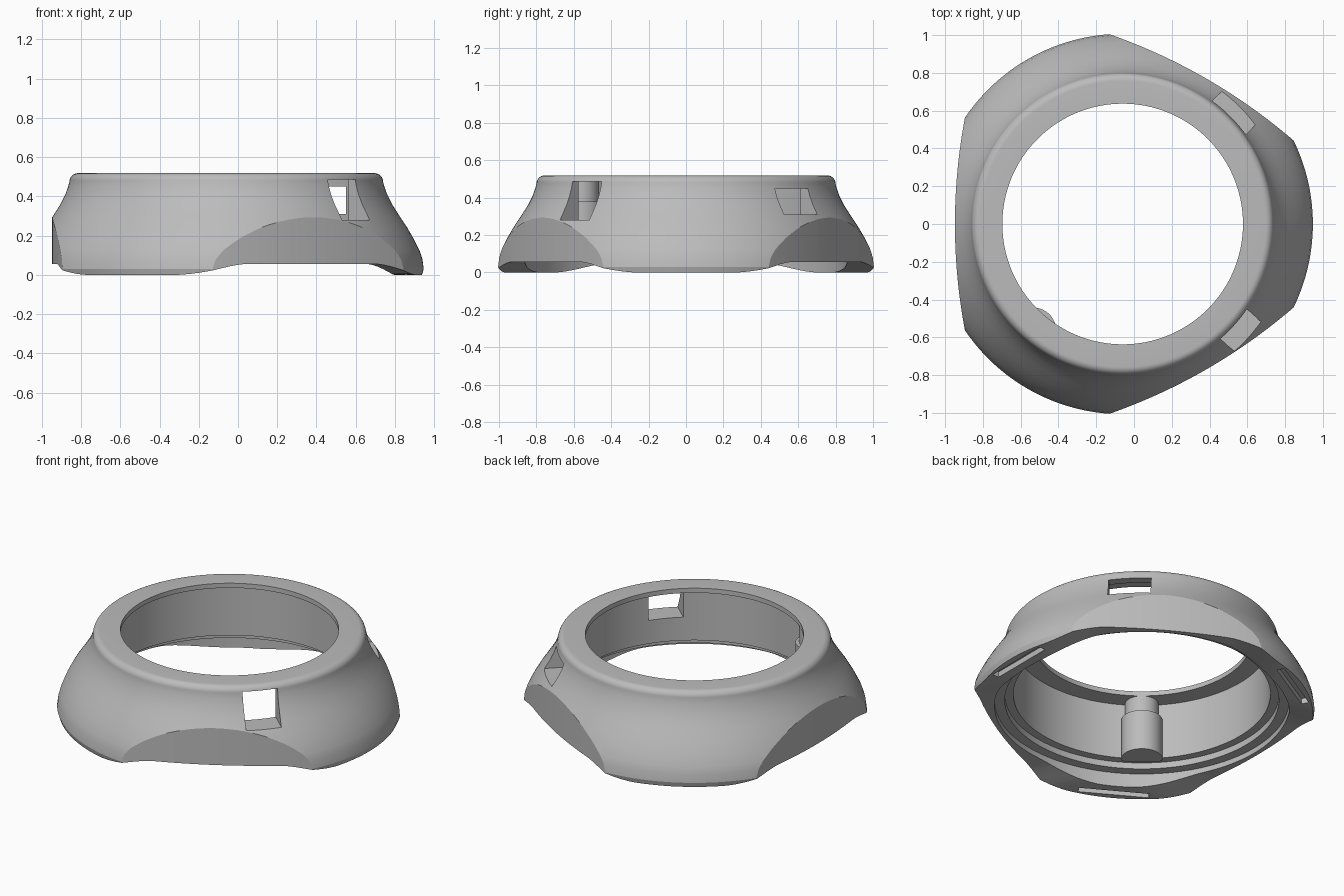
import bpy, bmesh, math
from mathutils import Matrix, Vector

CENTRE = Vector((-0.06, 0, 0))   # ring axis
SEGMENTS = 180
FLAT = 0.888                     # distance of the three side flats from the axis

if "Cube" in bpy.data.objects:
    bpy.data.objects.remove(bpy.data.objects["Cube"], do_unlink=True)

grey = bpy.data.materials.new("plain grey")
grey.use_nodes = True
grey.diffuse_color = (0.5, 0.5, 0.5, 1)
grey.node_tree.nodes["Principled BSDF"].inputs["Base Color"].default_value = (0.5, 0.5, 0.5, 1)


def finish(name, bm, angle=0.0):
    """Turn a bmesh into an object, rotated about the ring axis."""
    bmesh.ops.recalc_face_normals(bm, faces=bm.faces)
    mesh = bpy.data.meshes.new(name)
    bm.transform(Matrix.Translation(CENTRE) @ Matrix.Rotation(math.radians(angle), 4, 'Z'))
    bm.to_mesh(mesh)
    bm.free()
    mesh.materials.append(grey)
    obj = bpy.data.objects.new(name, mesh)
    bpy.context.collection.objects.link(obj)
    return obj


def prism(name, points, sweep, angle=0.0):
    """Extrude a closed outline along a vector."""
    bm = bmesh.new()
    face = bm.faces.new([bm.verts.new(p) for p in points])
    new = bmesh.ops.extrude_face_region(bm, geom=[face], use_keep_orig=True)["geom"]
    bmesh.ops.translate(bm, verts=[g for g in new if isinstance(g, bmesh.types.BMVert)], vec=sweep)
    return finish(name, bm, angle)


def lathe(name, profile):
    """Spin a closed (radius, height) loop round the axis."""
    bm = bmesh.new()
    rings = []
    for i in range(SEGMENTS):
        a = math.tau * i / SEGMENTS
        rings.append([bm.verts.new((r * math.cos(a), r * math.sin(a), z)) for r, z in profile])
    n = len(profile)
    for i in range(SEGMENTS):
        a, b = rings[i], rings[(i + 1) % SEGMENTS]
        for j in range(n):
            k = (j + 1) % n
            bm.faces.new((a[j], b[j], b[k], a[k]))
    return finish(name, bm)


def block(name, r0, r1, width, z0, z1, angle):
    """Radial box reaching from r0 to r1."""
    w = width / 2
    return prism(name, [(r0, -w, z0), (r0, w, z0), (r0, w, z1), (r0, -w, z1)], (r1 - r0, 0, 0), angle)


def activate(obj):
    bpy.ops.object.select_all(action='DESELECT')
    obj.select_set(True)
    bpy.context.view_layer.objects.active = obj


def carve(obj, tool, operation='DIFFERENCE'):
    activate(obj)
    mod = obj.modifiers.new("carve", 'BOOLEAN')
    mod.operation = operation
    mod.solver = 'EXACT'
    mod.object = tool
    bpy.ops.object.modifier_apply(modifier=mod.name)
    bpy.data.objects.remove(tool, do_unlink=True)


# Flared housing: outer skirt, rounded shoulder, top lip, stepped inside
skirt = [(0.998, 0), (1.007, 0.03), (1.0, 0.08), (0.985, 0.125), (0.955, 0.185), (0.92, 0.245),
         (0.88, 0.305), (0.845, 0.36), (0.82, 0.41), (0.806, 0.45)]
shoulder = [(0.757 + 0.042 * math.cos(a), 0.476 + 0.042 * math.sin(a))
            for a in [math.radians(11.25 * i) for i in range(9)]]
inside = [(0.637, 0.518), (0.637, 0.488), (0.75, 0.488), (0.75, 0.13),
          (0.80, 0.13), (0.80, 0.09), (0.86, 0.09), (0.86, 0)]
housing = lathe("housing", skirt + shoulder + inside)


# Three gently bulged side flats
def flat_radius(angle):
    off = (angle % (math.tau / 3)) - math.pi / 3
    a, b = math.sin(off) ** 2 / 6, math.cos(off)
    r = FLAT if a < 1e-6 else (-b + math.sqrt(b * b + 4 * a * FLAT)) / (2 * a)
    return min(r, 1.2)


outline = []
for i in range(240):
    a = math.tau * (i + 0.5) / 240
    outline.append((flat_radius(a) * math.cos(a), flat_radius(a) * math.sin(a), -0.2))
carve(housing, prism("flats_tool", outline, (0, 0, 1)), 'INTERSECT')

# Arched underside below each flat, leaving three feet
arch = [(0.5, -0.73, -0.1)]
for i in range(41):
    t = -0.72 + 1.44 * i / 40
    s = min(1, (0.72 - abs(t)) / 0.36)
    arch.append((0.5, t, -0.001 + 0.057 * s * s * (3 - 2 * s)))
arch.append((0.5, 0.73, -0.1))
for angle in (60, 180, 300):
    carve(housing, prism("arch_tool", arch, (0.7, 0, 0), angle))

# Pad slots under the feet
for angle in (0, 120, 240):
    carve(housing, block("pad_slot_tool", 0.915, 0.96, 0.42, -0.1, 0.035, angle))

# Two wall openings
carve(housing, block("front_opening_tool", 0.6, 1.1, 0.21, 0.28, 0.486, -42))
carve(housing, block("back_opening_tool", 0.6, 1.1, 0.25, 0.31, 0.45, 45))

activate(housing)
bpy.ops.object.shade_smooth_by_angle(angle=math.radians(20))


# Stepped post against the inner wall
def post(name, radius, z0, z1):
    points = []
    for i in range(48):
        a = math.tau * i / 48
        p = Vector((0.735 + radius * math.cos(a), radius * math.sin(a), 0))
        if p.length > 0.77:
            p *= 0.77 / p.length
        points.append((p.x, p.y, z0))
    obj = prism(name, points, (0, 0, z1 - z0), 230)
    activate(obj)
    bpy.ops.object.shade_smooth_by_angle(angle=math.radians(20))


post("post_base", 0.12, 0.12, 0.38)
post("post_top", 0.098, 0.375, 0.495)
